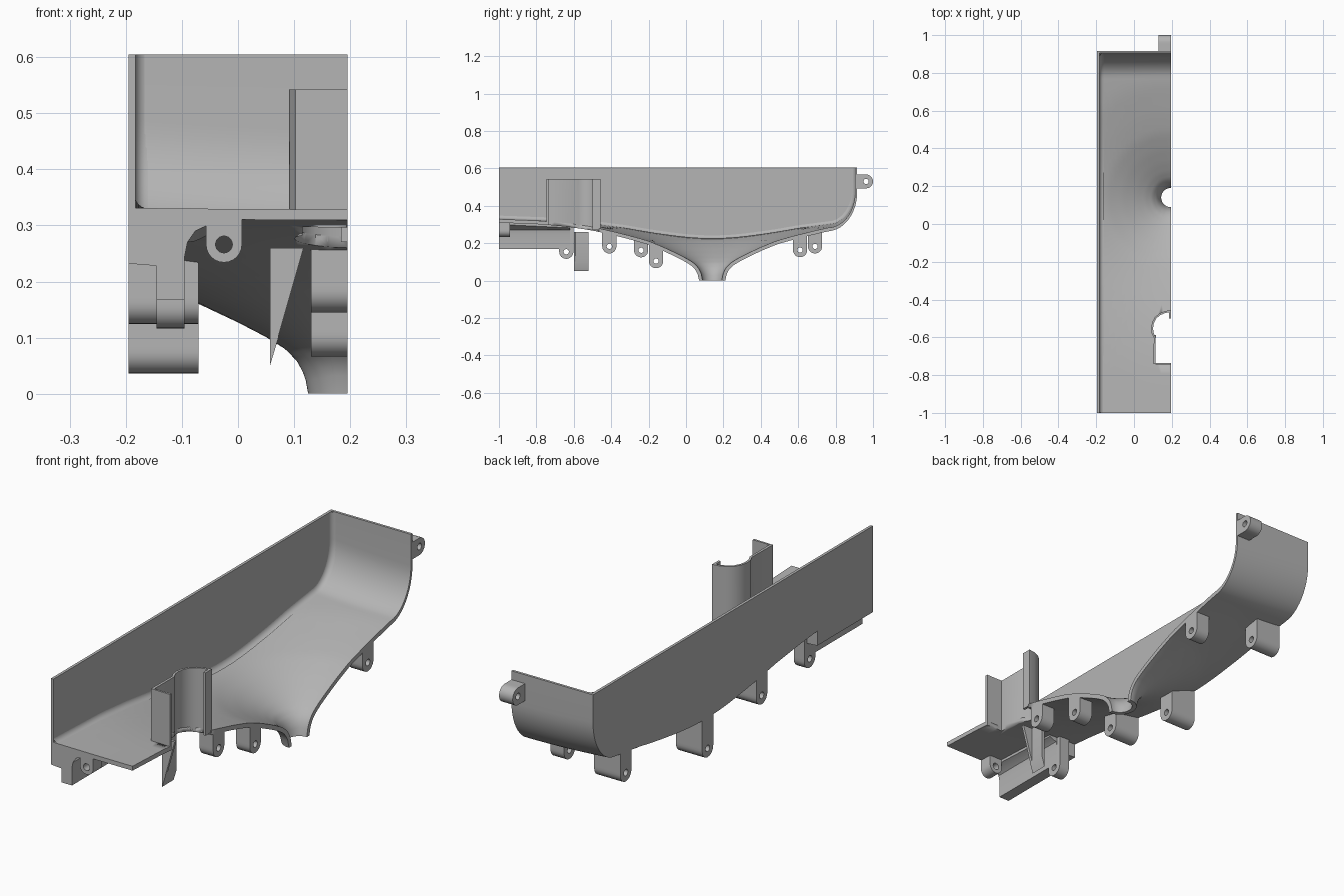
import bpy, bmesh, math

if "Cube" in bpy.data.objects:
    bpy.data.objects.remove(bpy.data.objects["Cube"])

CX, CY, L, TOP = 0.195, 0.14, -0.195, 0.605   # spout centre, left side, rim height
RAD = [(.07, 0), (.073, .02), (.08, .04), (.09, .058), (.11, .079), (.145, .101), (.195, .127), (.265, .16),
       (.35, .195), (.45, .223), (.61, .262), (.75, .284), (.9, .3), (1.3, .316)]

mat = bpy.data.materials.new("grey_plastic")
mat.diffuse_color = (0.46, 0.46, 0.46, 1)
mat.use_nodes = True
mat.node_tree.nodes["Principled BSDF"].inputs["Base Color"].default_value = mat.diffuse_color


def under(x, y):
    """Height of the underside of the funnel floor."""
    r = max(.07, math.hypot(x - CX, y - CY))
    for (a, za), (b, zb) in zip(RAD, RAD[1:]):
        if r <= b:
            return za + (zb - za) * (r - a) / (b - a)
    return RAD[-1][1]


def finish(name, bm, smooth=True):
    bmesh.ops.remove_doubles(bm, verts=bm.verts, dist=1e-5)
    bmesh.ops.recalc_face_normals(bm, faces=bm.faces)
    me = bpy.data.meshes.new(name)
    bm.to_mesh(me)
    bm.free()
    ob = bpy.data.objects.new(name, me)
    bpy.context.collection.objects.link(ob)
    me.materials.append(mat)
    if smooth:
        bpy.ops.object.select_all(action='DESELECT')
        ob.select_set(True)
        bpy.context.view_layer.objects.active = ob
        bpy.ops.object.shade_smooth_by_angle(angle=math.radians(32))
    return ob


def loft(name, a, b):
    """Closed solid between two matching outlines."""
    bm = bmesh.new()
    va, vb = [bm.verts.new(p) for p in a], [bm.verts.new(p) for p in b]
    for i in range(len(a)):
        j = (i + 1) % len(a)
        bm.faces.new((va[i], va[j], vb[j], vb[i]))
    bm.faces.new(va)
    bm.faces.new(vb)
    return finish(name, bm)


def back_path(x, n=12):
    """Curve from the floor up the back wall."""
    z0 = under(x, .77)
    pts = []
    for i in range(1, n + 1):
        a = math.pi / 2 * i / n
        pts.append((x, .77 + .145 * math.sin(a), z0 + .19 * (1 - math.cos(a)) + .015 * math.sin(a)))
    return pts + [(x, .915, TOP)]


# Funnel floor: rays from the spout to the edge, then up the back wall
edge = [(CX + (L - CX) * i / 12, -1) for i in range(12)]
edge += [(L, -1 + 1.77 * i / 40) for i in range(40)]
edge += [(L + (CX - L) * i / 16, .77) for i in range(17)]
bm = bmesh.new()
rays = []
for ex, ey in edge:
    rb = math.hypot(ex - CX, ey - CY)
    ray = []
    for k in range(29):
        s = .07 * (rb / .07) ** (k / 28) / rb
        x, y = CX + (ex - CX) * s, CY + (ey - CY) * s
        ray.append(bm.verts.new((x, y, under(x, y))))
    rays.append(ray)
for p, q in zip(rays, rays[1:]):
    for k in range(28):
        bm.faces.new((p[k], p[k + 1], q[k + 1], q[k]))
cols = [[ray[-1]] + [bm.verts.new(c) for c in back_path(e[0])]
        for e, ray in zip(edge, rays) if e[1] == .77]
for p, q in zip(cols, cols[1:]):
    for k in range(len(p) - 1):
        bm.faces.new((p[k], p[k + 1], q[k + 1], q[k]))
bmesh.ops.recalc_face_normals(bm, faces=bm.faces)
# make the normals point up, into the tray
bm.faces.ensure_lookup_table()
if sum(f.normal.z * f.calc_area() for f in bm.faces) < 0:
    bmesh.ops.reverse_faces(bm, faces=bm.faces)
low = [v for v in bm.verts]
up = {}
bm.normal_update()
for v in low:
    n = v.normal.copy()
    if abs(v.co.x - CX) < 1e-5 or abs(v.co.x - L) < 1e-5:
        n.x = 0 if v.co.z > .06 else n.x
    if abs(v.co.y + 1) < 1e-5:
        n.y = 0
    if v.co.z > .6 or v.co.z < 1e-4:
        n.z = 0
    n.normalize()
    t = .019 - .008 * max(0, min(1, (v.co.y - .77) / .14))
    up[v] = bm.verts.new(v.co + n * t)
for e in [e for e in bm.edges if e.is_boundary]:
    a, b = e.verts
    bm.faces.new((a, b, up[b], up[a]))
for f in [f for f in bm.faces if all(v in up for v in f.verts)]:
    bm.faces.new([up[v] for v in f.verts])
floor = finish("funnel_floor", bm)

# Side wall following the floor and back curve
bottom = [(L, -1 + 1.77 * i / 40, under(L, -1 + 1.77 * i / 40)) for i in range(41)]
wall = bottom + back_path(L) + [(L, -1, TOP)]
loft("side_wall", wall, [(x + .012, y, z) for x, y, z in wall])

# Rounded inner corner between the wall and the floor
bm = bmesh.new()
spine = [(y, z) for _, y, z in bottom + back_path(L)]
R, rows = .024, []
for i, (y, z) in enumerate(spine):
    a, b = spine[max(0, i - 1)], spine[min(len(spine) - 1, i + 1)]
    d = math.hypot(b[0] - a[0], b[1] - a[1])
    ny, nz = -(b[1] - a[1]) / d, (b[0] - a[0]) / d
    if i == len(spine) - 1:
        ny, nz = -1, 0
    t = .018 - .008 * max(0, min(1, (y - .77) / .14))
    row = []
    for k in range(7):
        w = math.pi / 2 * k / 6
        h = t + R * (1 - math.sin(w))
        row.append(bm.verts.new((L + .011 + R * (1 - math.cos(w)), y + ny * h, z + nz * h)))
    rows.append(row)
for p, q in zip(rows, rows[1:]):
    for k in range(6):
        bm.faces.new((p[k], p[k + 1], q[k + 1], q[k]))
fillet = finish("inner_corner", bm)

# Opening in the floor for the chute
plan = [(.115, -.735), (.115, -.6), (.103, -.575), (.101, -.55), (.105, -.525), (.118, -.5),
        (.138, -.483), (.165, -.471), (.195, -.466)]
hole = [(.25, -.735)] + plan + [(.25, -.466)]
cutter = loft("chute_cutter", [(x, y, .1) for x, y in hole], [(x, y, .5) for x, y in hole])
cutter.hide_render = True
cutter.hide_set(True)
mod = floor.modifiers.new("opening", 'BOOLEAN')
mod.operation, mod.object, mod.solver = 'DIFFERENCE', cutter, 'EXACT'

# Chute wall standing around the opening
path = [(.195, -.735)] + plan
bm = bmesh.new()
rows = []
for i, (x, y) in enumerate(path):
    a, b = path[max(0, i - 1)], path[min(len(path) - 1, i + 1)]
    d = math.hypot(b[0] - a[0], b[1] - a[1])
    nx, ny = -(b[1] - a[1]) / d, (b[0] - a[0]) / d
    if i in (0, len(path) - 1):
        nx = 0
    k = 1.41 if i == 1 else 1
    ox, oy = x + nx * .01 * k, y + (ny * .01 * k if i else -.01)
    zb = under(x, y) + .004
    rows.append([bm.verts.new(c) for c in ((x, y, zb), (ox, oy, zb), (ox, oy, .542), (x, y, .542))])
for p, q in zip(rows, rows[1:]):
    for k in range(4):
        m = (k + 1) % 4
        bm.faces.new((p[k], p[m], q[m], q[k]))
bm.faces.new(rows[0])
bm.faces.new(rows[-1])
finish("chute_wall", bm)
lip = [(.184, -.5), (.195, -.5), (.195, -.46), (.184, -.46)]
loft("chute_lip", [(x, y, .27) for x, y in lip], [(x, y, .542) for x, y in lip])

# Tapered deflector blade below the chute
tri = [(.057, .05), (.057, .26), (.117, .26)]
loft("deflector_front", [(x, -.6, z) for x, z in tri], [(x, -.588, z) for x, z in tri])
strip = [(.057, .05), (.057, .26), (.072, .26), (.072, .1)]
loft("deflector_side", [(x, -.6, z) for x, z in strip], [(x, -.522, z) for x, z in strip])

# Stepped bracket under the front end
sec = [(L, .322), (L, .232), (-.145, .228), (-.145, .168), (-.095, .168), (-.095, .245),
       (-.09, .27), (-.076, .29), (-.055, .3), (-.055, .322)]
loft("front_bracket", [(x, -1, z) for x, z in sec],
     [(x, -.62, z - .018 if z > .28 else z) for x, z in sec])


def lug(name, w0, w1, R, r, h, place):
    """Round-ended tab with a pin hole; place maps (across, toward root, along pin)."""
    c = math.atan2(h, R)
    angs = sorted([math.pi * i / 12 for i in range(24)] + [c, math.pi - c])
    bm = bmesh.new()
    rings = []
    for w in (w0, w1):
        out, inn = [], []
        for a in angs:
            ca, sa = math.cos(a), math.sin(a)
            d = R if sa <= 1e-6 else min(R / max(abs(ca), 1e-6), h / sa)
            out.append(bm.verts.new(place(d * ca, d * sa, w, d * sa > h - 1e-5)))
            inn.append(bm.verts.new(place(r * ca, r * sa, w, False)))
        rings.append((out, inn))
    (o0, i0), (o1, i1) = rings
    for i in range(len(angs)):
        j = (i + 1) % len(angs)
        for a, b in ((o0, i0), (o1, i1), (o0, o1), (i0, i1)):
            bm.faces.new((a[i], a[j], b[j], b[i]))
    finish(name, bm)


# Mounting lugs hanging from the floor: x range, y, z
for i, (x0, x1, y, z) in enumerate([(.13, .195, -.41, .183), (.13, .195, -.16, .104), (.13, .195, .61, .163),
                                    (L, -.07, -.24, .162), (L, -.07, .13, .074), (L, -.07, .69, .183),
                                    (-.145, -.095, -.64, .154)]):
    lug("floor_lug_%d" % (i + 1), x0, x1, .038, .014, max(.05, under(x1, y) - z),
        lambda u, v, w, top, y=y, z=z: (w, y + u, under(w, y + u) + .006 if top else z + v))
lug("back_lug", .13, .195, .037, .014, .055, lambda u, v, w, top: (w, .963 - v, .53 + u))
lug("front_lug", -1, -.94, .032, .015, .05, lambda u, v, w, top: (-.025 + u, w, .266 + v))
